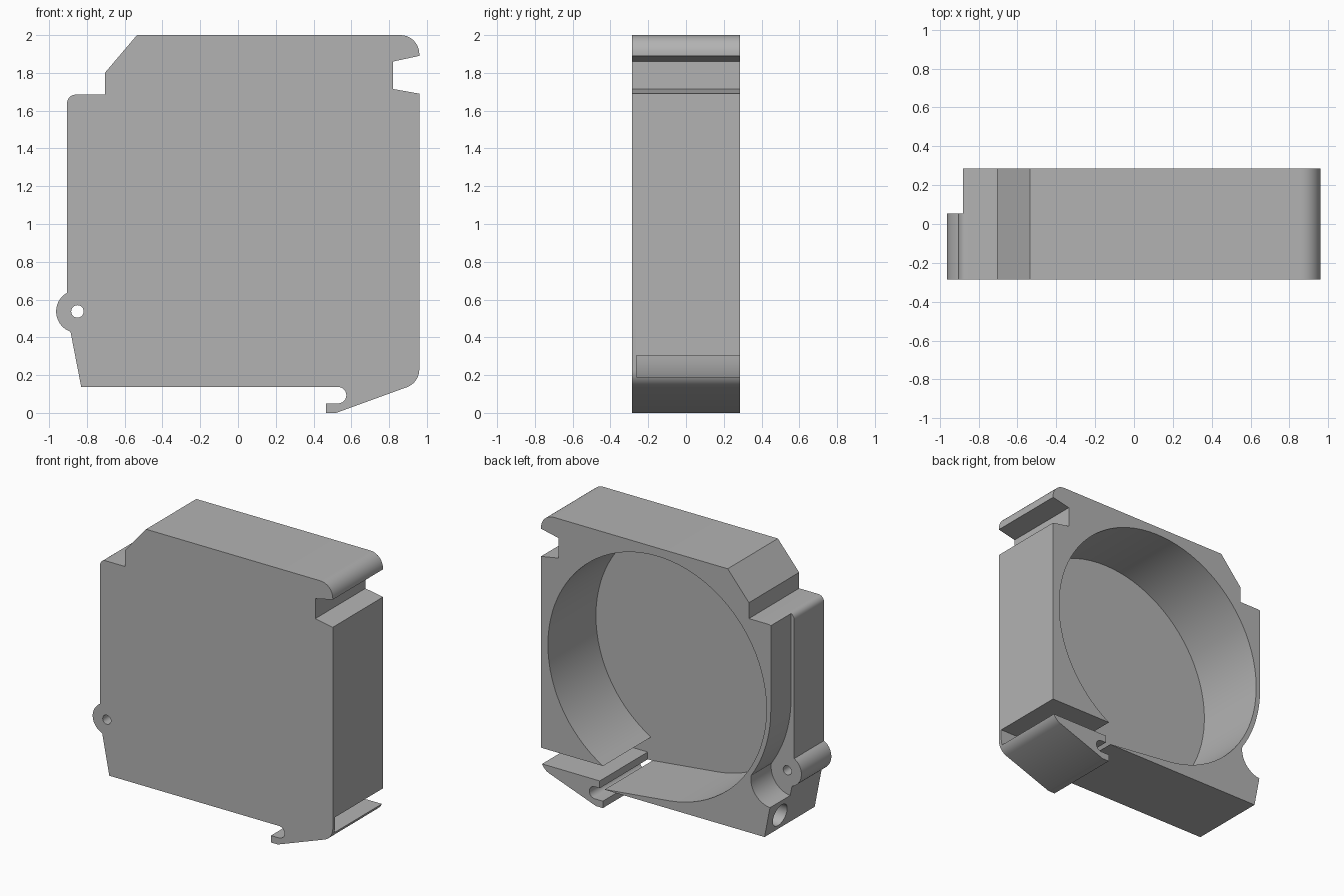
import bpy, bmesh
from math import radians, sin, cos, pi
from mathutils import Matrix

cube = bpy.data.objects.get("Cube")
if cube:
    bpy.data.objects.remove(cube, do_unlink=True)

FRONT, BACK = -0.287, 0.287
FLOOR = -0.262      # inner face of the thin front wall
STEP = 0.055        # depth where the side steps inwards

grey = bpy.data.materials.new("plain grey")
grey.use_nodes = True
colour = (0.45, 0.45, 0.45, 1)
grey.diffuse_color = colour
grey.node_tree.nodes["Principled BSDF"].inputs["Base Color"].default_value = colour


def arc(cx, cz, r, start, end, steps=10):
    """Points along an arc in the x-z plane, angles in degrees."""
    angles = [radians(start + (end - start) * i / steps) for i in range(steps + 1)]
    return [(cx + r * cos(a), cz + r * sin(a)) for a in angles]


def add_object(name, bm):
    bmesh.ops.recalc_face_normals(bm, faces=bm.faces)
    mesh = bpy.data.meshes.new(name)
    bm.to_mesh(mesh)
    bm.free()
    mesh.materials.append(grey)
    obj = bpy.data.objects.new(name, mesh)
    bpy.context.collection.objects.link(obj)
    return obj


def prism(name, outline, y0, y1):
    """Extrude an x-z outline from y0 to y1."""
    bm = bmesh.new()
    face = bm.faces.new([bm.verts.new((x, y0, z)) for x, z in outline])
    new = bmesh.ops.extrude_face_region(bm, geom=[face])["geom"]
    verts = [v for v in new if isinstance(v, bmesh.types.BMVert)]
    bmesh.ops.translate(bm, verts=verts, vec=(0, y1 - y0, 0))
    return add_object(name, bm)


# Housing outline: top, clipped corner, hinge lug, base, spring hook, notch
hinge = (-0.85, 0.537)
outline = (
    [(-0.535, 2), (-0.705, 1.80), (-0.705, 1.685)]
    + arc(-0.86, 1.64, 0.045, 90, 180, 6)
    + arc(*hinge, 0.113, 119, 251, 16)
    + [(-0.83, 0.137)]
    + arc(0.53, 0.0935, 0.0435, 90, -90, 12)
    + [(0.465, 0.05), (0.465, 0), (0.52, 0)]
    + arc(0.86, 0.23, 0.1, -70, 0, 8)
    + [(0.96, 1.69), (0.82, 1.715), (0.82, 1.86), (0.96, 1.89)]
    + arc(0.86, 1.9, 0.1, 0, 90, 10)
)
housing = prism("housing", outline, FRONT, BACK)

# Round cavity open to the back, joined to the slot above the hook
cx, cz, radius = 0.03, 1.065, 0.875
cavity = (
    [(1.1, 0.305)]
    + arc(cx, cz, radius, -60.3, 263, 80)
    + [(0.45, 0.139), (0.45, 0.1), (0.49, 0.1), (0.49, 0.19), (1.1, 0.19)]
)

# Side relief that follows the cavity wall and clears the hinge
relief = (
    [(-1.2, 1.8), (-0.88, 1.8)]
    + arc(cx, cz, 0.91, 180, 214, 12)
    + arc(-0.89, 0.53, 0.17, 8, -84, 14)
    + [(-1.2, 0.361)]
)

# Blind round socket in the side of the base
bm = bmesh.new()
bmesh.ops.create_cone(bm, cap_ends=True, segments=32, radius1=0.08, radius2=0.08,
                      depth=0.5,
                      matrix=Matrix.Translation((-0.87, 0.14, 0.245))
                      @ Matrix.Rotation(pi / 2, 4, "Y"))

cutters = [
    prism("cavity_cutter", cavity, FLOOR, 0.5),
    prism("relief_cutter", relief, STEP, 0.5),
    prism("hinge_hole_cutter", arc(*hinge, 0.033, 0, 345, 23), -0.5, 0.5),
    add_object("socket_cutter", bm),
]
for cutter in cutters:
    cutter.hide_render = True
    mod = housing.modifiers.new(cutter.name, "BOOLEAN")
    mod.operation = "DIFFERENCE"
    mod.solver = "EXACT"
    mod.object = cutter

# Bake the cuts and drop the cutters
bpy.context.view_layer.update()
graph = bpy.context.evaluated_depsgraph_get()
mesh = bpy.data.meshes.new_from_object(housing.evaluated_get(graph))
housing.modifiers.clear()
housing.data = mesh
mesh.materials.clear()
mesh.materials.append(grey)
for cutter in cutters:
    bpy.data.objects.remove(cutter, do_unlink=True)

bpy.ops.object.select_all(action="DESELECT")
housing.select_set(True)
bpy.context.view_layer.objects.active = housing
bpy.ops.object.shade_smooth_by_angle(angle=radians(25))
